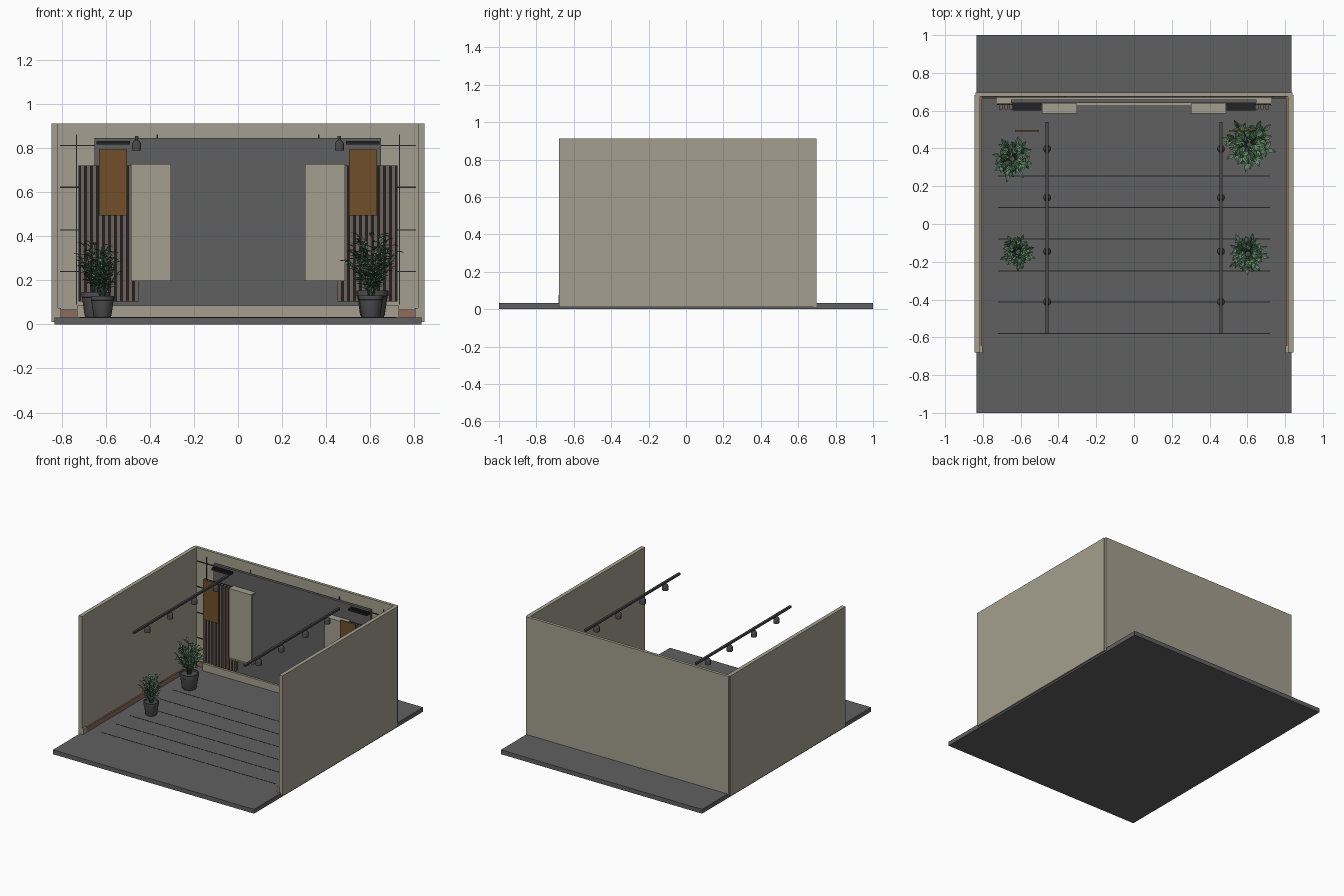
import bpy, bmesh, math, random
from mathutils import Vector, Matrix

if "Cube" in bpy.data.objects:
    bpy.data.objects.remove(bpy.data.objects["Cube"])

random.seed(4)


def material(name, r, g, b):
    m = bpy.data.materials.new(name)
    lin = [((c / 255 + 0.055) / 1.055) ** 2.4 for c in (r, g, b)]
    m.diffuse_color = (*lin, 1)
    m.use_nodes = True
    m.node_tree.nodes["Principled BSDF"].inputs["Base Color"].default_value = m.diffuse_color
    return m


CREAM = material("warm cream", 164, 159, 142)
GREY = material("floor grey", 96, 96, 96)
BLACK = material("black metal", 36, 36, 38)
METAL = material("dark grey metal", 72, 72, 74)
SLAT = material("slat wood", 112, 98, 90)
BROWN = material("sign brown", 112, 78, 42)
PINK = material("skirting brown", 142, 108, 94)
POT = material("pot grey", 78, 78, 80)
LEAF = material("leaf green", 98, 136, 104)
DARKLEAF = material("dark leaf green", 62, 92, 68)


def finish(name, bm, *mats):
    me = bpy.data.meshes.new(name)
    bm.to_mesh(me)
    bm.free()
    for m in mats:
        me.materials.append(m)
    ob = bpy.data.objects.new(name, me)
    bpy.context.collection.objects.link(ob)
    return ob


def boxes(name, mat, *bounds):
    """One object from boxes given as (x0, x1, y0, y1, z0, z1)."""
    bm = bmesh.new()
    for x0, x1, y0, y1, z0, z1 in bounds:
        mtx = Matrix.Translation(((x0 + x1) / 2, (y0 + y1) / 2, (z0 + z1) / 2))
        mtx = mtx @ Matrix.Diagonal((x1 - x0, y1 - y0, z1 - z0, 1))
        bmesh.ops.create_cube(bm, size=1, matrix=mtx)
    return finish(name, bm, mat)


def mirrored(b):
    return (-b[1], -b[0], *b[2:])


def pair(name, mat, *bounds):
    """Left and right copies of the same boxes."""
    boxes("left_" + name, mat, *[mirrored(b) for b in bounds])
    boxes("right_" + name, mat, *bounds)


def lathe(name, mat, profile, at, sides=24):
    bm = bmesh.new()
    rings = []
    for r, z in profile:
        rings.append([bm.verts.new((at[0] + r * math.cos(a), at[1] + r * math.sin(a), at[2] + z))
                      for a in [2 * math.pi * i / sides for i in range(sides)]])
    for lo, hi in zip(rings, rings[1:]):
        for i in range(sides):
            j = (i + 1) % sides
            bm.faces.new((lo[i], lo[j], hi[j], hi[i]))
    bm.faces.new(rings[0][::-1])
    bm.faces.new(rings[-1])
    ob = finish(name, bm, mat)
    bpy.context.view_layer.objects.active = ob
    ob.select_set(True)
    bpy.ops.object.shade_smooth_by_angle(angle=math.radians(35))
    ob.select_set(False)


# Floor and the three walls
FLOOR = 0.032
boxes("floor", GREY, (-0.833, 0.833, -1, 1, 0, FLOOR))
pair("wall", CREAM, (0.816, 0.845, -0.68, 0.682, 0.012, 0.912))
boxes("back_wall", CREAM, (-0.838, 0.838, 0.675, 0.697, 0.012, 0.912))

# Floor grooves
boxes("floor_grooves", BLACK, *[(-0.72, 0.72, y - 0.003, y + 0.003, FLOOR - 0.002, FLOOR + 0.001)
                                for y in (0.255, 0.087, -0.08, -0.248, -0.413, -0.58)])

# Skirting and its end caps
pair("skirting", PINK, (0.806, 0.816, -0.65, 0.675, FLOOR, 0.068),
     (0.73, 0.806, 0.665, 0.675, FLOOR, 0.068))
pair("skirting_cap", CREAM, (0.803, 0.818, -0.683, -0.645, FLOOR, 0.075))

# Thin joint lines on the back wall
boxes("wall_joints", BLACK,
      *[(-0.808, 0.808, 0.671, 0.676, z - 0.003, z + 0.003) for z in (0.24, 0.428, 0.622, 0.812)],
      *[(x - 0.003, x + 0.003, 0.671, 0.676, 0.09, 0.862) for x in (-0.733, -0.367, 0.367, 0.733)])

# Plinth and large grey display panel
boxes("plinth", CREAM, (-0.73, 0.73, 0.625, 0.675, FLOOR, 0.086))
boxes("display_panel", GREY, (-0.65, 0.648, 0.64, 0.66, 0.086, 0.845))

# Slatted screens
STEP = 0.0272
pair("slats", SLAT, *[(0.452 + i * STEP, 0.469 + i * STEP, 0.607, 0.63, 0.105, 0.72)
                      for i in range(10)])
pair("slat_backing", BLACK, (0.452, 0.724, 0.63, 0.638, 0.105, 0.72))

# Cream boards with a lip above and below
pair("cream_board", CREAM, (0.303, 0.486, 0.590, 0.603, 0.205, 0.722),
     (0.303, 0.486, 0.585, 0.638, 0.717, 0.728),
     (0.303, 0.486, 0.585, 0.638, 0.198, 0.208))

# Hanging brown signs
pair("sign", BROWN, (0.504, 0.631, 0.489, 0.497, 0.495, 0.793))

# Ribbed wall lamps over the signs
pair("wall_lamp", BLACK, (0.490, 0.643, 0.602, 0.64, 0.816, 0.826),
     *[(0.490, 0.643, y, y + 0.005, 0.826, 0.832) for y in (0.602, 0.613, 0.624, 0.635)])

# Ceiling tracks with spotlights
pair("track", METAL, (0.452, 0.468, -0.58, 0.54, 0.840, 0.855))
for side, x in (("left", -0.46), ("right", 0.46)):
    for i, y in enumerate((0.398, 0.14, -0.145, -0.412)):
        lathe(f"{side}_spotlight_{i + 1}", METAL,
              [(0.021, 0), (0.021, 0.03), (0.014, 0.042), (0.007, 0.046), (0.007, 0.056)],
              (x, y, 0.79), 16)


def leaf(bm, base, along, length, width, mat):
    """Pointed leaf folded along its midrib."""
    along = along.normalized()
    side = along.cross(Vector((0, 0, 1)))
    side = side.normalized() if side.length > 0.01 else Vector((1, 0, 0))
    up = side.cross(along)
    mid = [base, base + along * length * 0.5 + up * length * 0.06,
           base + along * length - up * length * 0.12]
    mid = [bm.verts.new(p) for p in mid]
    for s in (-1, 1):
        edge = [bm.verts.new(base + along * length * t + side * s * width * w + up * length * 0.1)
                for t, w in ((0.28, 0.46), (0.66, 0.42))]
        for f in ((mid[0], edge[0], mid[1]), (mid[1], edge[0], edge[1]), (mid[1], edge[1], mid[2])):
            bm.faces.new(f if s < 0 else f[::-1]).material_index = mat


def plant(name, x, y, pot_r, pot_h, spread, top, stems):
    # Tapered pot with rim and sunken soil
    lathe(name + "_pot", POT,
          [(pot_r * 0.70, 0), (pot_r * 0.78, pot_h * 0.1), (pot_r * 0.95, pot_h * 0.78),
           (pot_r, pot_h * 0.8), (pot_r, pot_h), (pot_r * 0.88, pot_h), (pot_r * 0.86, pot_h * 0.9)],
          (x, y, FLOOR))
    # Arching stems with alternating leaves
    bm = bmesh.new()
    z0 = FLOOR + pot_h * 0.9
    for i in range(stems):
        a = i * 2.4 + random.uniform(-0.2, 0.2)
        out = Vector((math.cos(a), math.sin(a), 0))
        f = math.sqrt((i + 0.5) / stems)
        reach = (spread - 0.03) * f
        rise = (top - z0 - 0.02) * (1 - 0.5 * f * f) * random.uniform(0.85, 1)

        def point(t):
            return Vector((x, y, z0)) + out * (0.012 + reach * t ** 1.5) + Vector((0, 0, rise * t))

        across = out.cross(Vector((0, 0, 1))) * 0.0016
        pts = [point(k / 4) for k in range(5)]
        for p, q in zip(pts, pts[1:]):
            for w in (across, out * 0.0016):
                bm.faces.new([bm.verts.new(v) for v in (p - w, p + w, q + w, q - w)]).material_index = 1
        for k in range(9):
            t = 0.28 + 0.72 * k / 8
            turn = 0 if k == 8 else (1.0 if k % 2 else -1.0) * random.uniform(0.6, 1.3)
            d = Matrix.Rotation(turn, 3, 'Z') @ out
            d.z = random.uniform(0.1, 0.9)
            leaf(bm, point(t), d, spread * random.uniform(0.32, 0.46), spread * 0.19,
                 1 if random.random() < 0.35 else 0)
    finish(name + "_foliage", bm, LEAF, DARKLEAF)


# Potted plants
plant("left_back_plant", -0.645, 0.345, 0.066, 0.116, 0.108, 0.405, 17)
plant("right_back_plant", 0.61, 0.42, 0.072, 0.122, 0.132, 0.455, 18)
plant("left_front_plant", -0.615, -0.148, 0.053, 0.098, 0.092, 0.345, 16)
plant("right_front_plant", 0.603, -0.158, 0.056, 0.100, 0.104, 0.365, 16)
